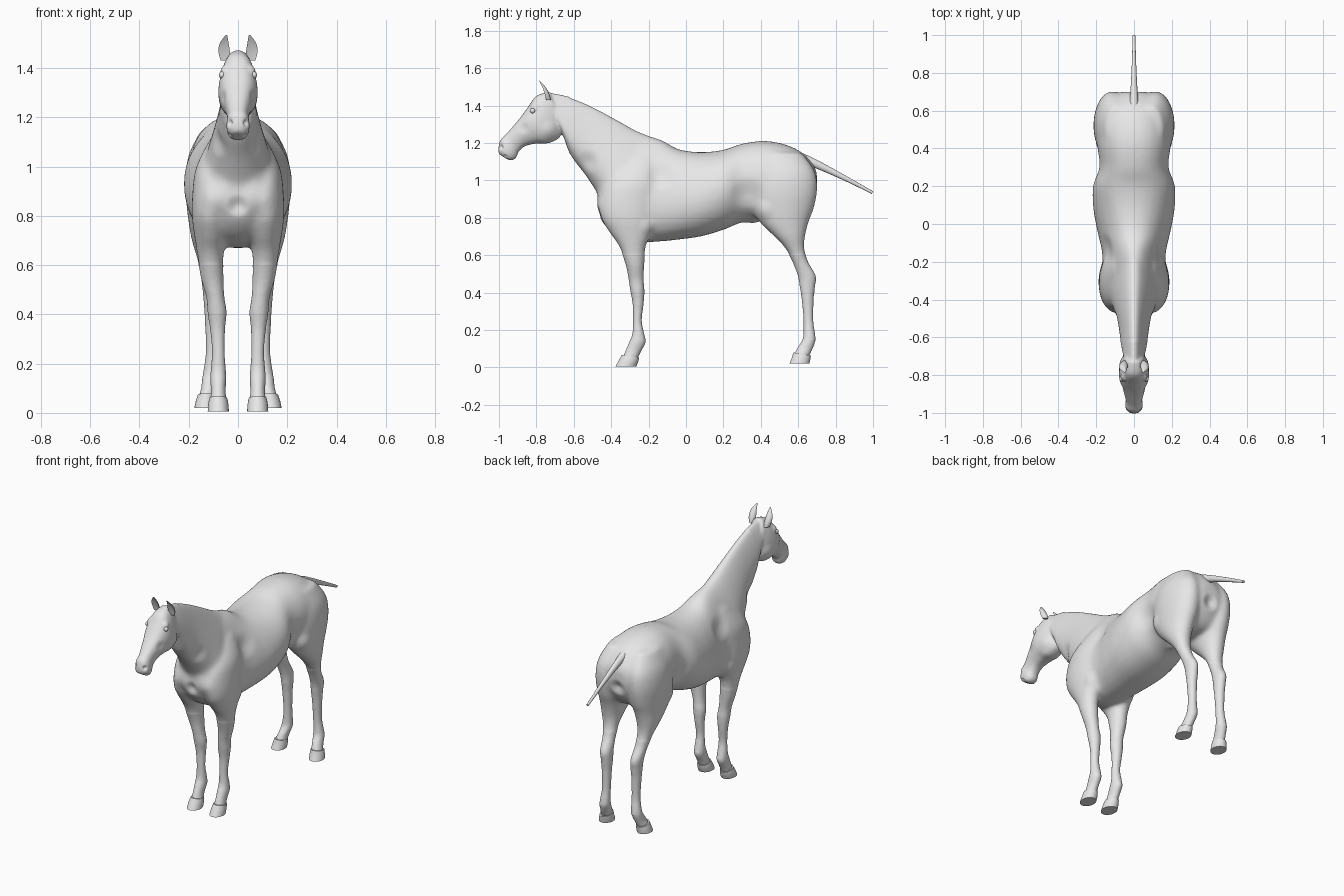
import bpy
import bmesh
import math
from mathutils import Vector

cube = bpy.data.objects.get("Cube")
if cube:
    bpy.data.objects.remove(cube, do_unlink=True)

SIDES = {"left": 1, "right": -1}

coat = bpy.data.materials.new("light_grey")
coat.use_nodes = True
coat.diffuse_color = (0.8, 0.8, 0.8, 1)
for node in coat.node_tree.nodes:
    if node.type == 'BSDF_PRINCIPLED':
        node.inputs["Base Color"].default_value = coat.diffuse_color


def spline(rows, steps=5):
    """Smoothly interpolate section rows."""
    result = []
    last = len(rows) - 1
    for i in range(last):
        quad = zip(rows[max(i - 1, 0)], rows[i], rows[i + 1], rows[min(i + 2, last)])
        quad = list(quad)
        for k in range(steps):
            t = k / steps
            result.append([b + t / 2 * (c - a + t * (2 * a - 5 * b + 4 * c - d
                           + t * (3 * (b - c) + d - a))) for a, b, c, d in quad])
    result.append(list(rows[last]))
    return result


def loft(bm, rows, side=1, square=1.0, dent=0.0, count=28):
    """Skin oval sections; row = edge A (y, z), edge B (y, z), half width, x, taper."""
    rings = []
    for ya, za, yb, zb, width, x, taper in spline(rows):
        ring = []
        for k in range(count):
            angle = math.tau * k / count
            c, s = math.cos(angle), math.sin(angle)
            s = math.copysign(abs(s) ** square, s)
            across = width * s * (1 - taper * c)
            if c > 0:
                c *= 1 - dent
            ring.append(bm.verts.new((side * (x + across),
                                      (ya + yb) / 2 + (ya - yb) / 2 * c,
                                      (za + zb) / 2 + (za - zb) / 2 * c)))
        rings.append(ring)
    for low, high in zip(rings, rings[1:]):
        for k in range(count):
            n = (k + 1) % count
            bm.faces.new((low[k], low[n], high[n], high[k]))
    bm.faces.new(rings[0][::-1])
    bm.faces.new(rings[-1])


def make_object(name, bm, sharp=None):
    bmesh.ops.recalc_face_normals(bm, faces=bm.faces)
    mesh = bpy.data.meshes.new(name)
    bm.to_mesh(mesh)
    bm.free()
    mesh.shade_smooth()
    if sharp:
        mesh.set_sharp_from_angle(angle=math.radians(sharp))
    mesh.materials.append(coat)
    obj = bpy.data.objects.new(name, mesh)
    bpy.context.scene.collection.objects.link(obj)
    return obj


def upright(rows):
    """Trunk rows: y, top, bottom, half width, taper."""
    return [(y, top, y, bottom, w, 0, taper) for y, top, bottom, w, taper in rows]


def level(rows):
    """Leg rows: z, front, back, half width, x."""
    return [(front, z, back, z, w, x, 0) for z, front, back, w, x in rows]


def centred(rows, taper=0):
    return [row + (0, taper) for row in rows]


trunk = upright([
    (-.47, 1.02, .84, .06, 0), (-.45, 1.10, .78, .10, .1), (-.38, 1.19, .71, .14, .2),
    (-.28, 1.235, .67, .155, .35), (-.15, 1.225, .672, .16, .35),
    (-.04, 1.168, .683, .19, .2), (.08, 1.152, .70, .215, .1),
    (.20, 1.164, .735, .218, 0), (.30, 1.197, .775, .185, 0),
    (.42, 1.212, .79, .195, 0), (.53, 1.193, .78, .195, 0),
    (.62, 1.15, .80, .165, 0), (.68, 1.085, .88, .11, 0), (.70, 1.04, .94, .06, 0)])

neck = centred([
    (-.74, 1.472, -.66, 1.25, .056), (-.62, 1.447, -.615, 1.13, .068),
    (-.50, 1.398, -.54, 1.03, .08), (-.36, 1.322, -.475, .93, .105),
    (-.25, 1.262, -.42, .82, .13), (-.12, 1.213, -.30, .80, .12)], .4)

head = centred([
    (-.73, 1.475, -.66, 1.27, .05), (-.80, 1.452, -.68, 1.225, .07),
    (-.847, 1.39, -.74, 1.198, .08), (-.887, 1.335, -.80, 1.197, .068),
    (-.927, 1.287, -.86, 1.183, .052), (-.967, 1.242, -.895, 1.153, .043),
    (-.993, 1.215, -.907, 1.122, .047), (-1.003, 1.17, -.93, 1.107, .043),
    (-1.0, 1.14, -.95, 1.11, .026)], -.05)

front_leg = level([
    (1.12, -.30, -.16, .04, .07), (1.0, -.42, -.14, .07, .10),
    (.90, -.46, -.15, .08, .105), (.80, -.455, -.16, .078, .11),
    (.72, -.41, -.18, .068, .11), (.65, -.36, -.213, .055, .112),
    (.55, -.323, -.223, .046, .105), (.47, -.307, -.226, .037, .092),
    (.41, -.298, -.222, .039, .085), (.34, -.286, -.226, .031, .083),
    (.25, -.284, -.236, .026, .08), (.176, -.288, -.222, .031, .08),
    (.134, -.305, -.215, .033, .08)])
front_leg += [(-.322, .095, -.24, .085, .03, .08, 0),
              (-.34, .05, -.262, .04, .034, .08, 0)]
front_hoof = [(-.342, .068, -.25, .052, .036, .08, 0),
              (-.358, .04, -.256, .03, .041, .08, 0),
              (-.377, .005, -.266, .005, .043, .08, 0)]

hind_leg = level([
    (1.15, .38, .62, .06, .09), (1.05, .35, .69, .09, .11), (.95, .34, .703, .10, .115),
    (.85, .355, .685, .095, .115), (.78, .39, .658, .082, .12),
    (.70, .47, .638, .064, .125), (.64, .527, .634, .05, .122),
    (.567, .568, .652, .038, .115), (.49, .597, .694, .035, .108),
    (.43, .608, .69, .033, .105), (.364, .618, .683, .029, .105),
    (.25, .628, .681, .026, .105), (.17, .627, .692, .031, .11),
    (.14, .618, .692, .033, .113)])
hind_leg += [(.595, .105, .675, .095, .03, .12, 0),
             (.577, .065, .655, .055, .034, .128, 0)]
hind_hoof = [(.574, .08, .668, .064, .036, .128, 0),
             (.565, .05, .664, .042, .041, .131, 0),
             (.553, .02, .66, .02, .043, .134, 0)]

sheath = upright([(.28, .83, .78, .02, 0), (.36, .84, .768, .03, 0), (.41, .84, .78, .018, 0)])

# Body: overlapping lofts fused into one skin
bm = bmesh.new()
loft(bm, trunk, square=.9)
loft(bm, neck)
loft(bm, head, square=.75)
loft(bm, sheath)
for side in SIDES.values():
    loft(bm, front_leg, side)
    loft(bm, hind_leg, side)
body = make_object("body", bm)
fuse = body.modifiers.new("fuse", 'REMESH')
fuse.mode = 'VOXEL'
fuse.voxel_size = .007
bpy.context.view_layer.update()
graph = bpy.context.evaluated_depsgraph_get()
skin = bpy.data.meshes.new_from_object(body.evaluated_get(graph))
body.modifiers.clear()

# Soften the joins, most of all on the torso
bm = bmesh.new()
bm.from_mesh(skin)


def soften(verts, times):
    for _ in range(times):
        bmesh.ops.smooth_vert(bm, verts=verts, factor=.5, use_axis_x=True,
                              use_axis_y=True, use_axis_z=True)


soften(bm.verts[:], 4)
soften([v for v in bm.verts if v.co.z > .6 and v.co.y > -.62], 28)
bm.normal_update()

# Sculpted dents and bulges: x, y, z, radius, amount (same on both sides)
strokes = {
    "nostril": (.034, -.99, 1.178, .02, -.014),
    "mouth": (.035, -.965, 1.13, .014, -.007),
    "brow": (.065, -.815, 1.395, .035, .011),
    "cheek": (.07, -.73, 1.27, .06, .007),
    "face_hollow": (.06, -.87, 1.28, .04, -.006),
    "neck_groove": (.08, -.52, 1.10, .07, -.010),
    "chest_split": (0, -.47, .84, .05, -.014),
    "chest_muscle": (.08, -.46, .87, .08, .010),
    "shoulder_groove": (.15, -.13, 1.03, .09, -.010),
    "elbow": (.17, -.20, .75, .06, .008),
    "flank": (.19, .33, .93, .10, -.012),
    "stifle": (.19, .41, .84, .07, .010),
    "rump_cleft": (0, .70, .93, .06, -.02),
}
moves = []
for v in bm.verts:
    here = Vector((abs(v.co.x), v.co.y, v.co.z))
    push = 0
    for x, y, z, radius, amount in strokes.values():
        near = 1 - (here - Vector((x, y, z))).length / radius
        if near > 0:
            push += amount * near * near * (3 - 2 * near)
    if push:
        moves.append((v, v.normal * push))
for v, offset in moves:
    v.co += offset
bm.to_mesh(skin)
bm.free()
skin.shade_smooth()
skin.materials.clear()
skin.materials.append(coat)
body.data = skin

# Tail
bm = bmesh.new()
loft(bm, centred([(.60, 1.155, .60, 1.09, .028), (.69, 1.115, .68, 1.07, .02),
                  (.84, 1.033, .833, 1.005, .012), (1.0, .942, .994, .928, .007)]), count=16)
make_object("tail", bm, 50)

# Paired small parts
ear = [(-.772, 1.43, -.722, 1.43, .018, .052, 0), (-.78, 1.465, -.732, 1.465, .023, .056, 0),
       (-.785, 1.50, -.752, 1.50, .018, .056, 0), (-.789, 1.535, -.784, 1.535, .003, .047, 0)]
for label, side in SIDES.items():
    bm = bmesh.new()
    loft(bm, ear, side, dent=1.1, count=20)
    make_object(label + "_ear", bm, 60)
    for part, rows in (("_front_hoof", front_hoof), ("_hind_hoof", hind_hoof)):
        bm = bmesh.new()
        loft(bm, rows, side)
        make_object(label + part, bm, 40)
    bm = bmesh.new()
    bmesh.ops.create_uvsphere(bm, u_segments=16, v_segments=10, radius=.014)
    make_object(label + "_eye", bm).location = (side * .064, -.82, 1.372)
